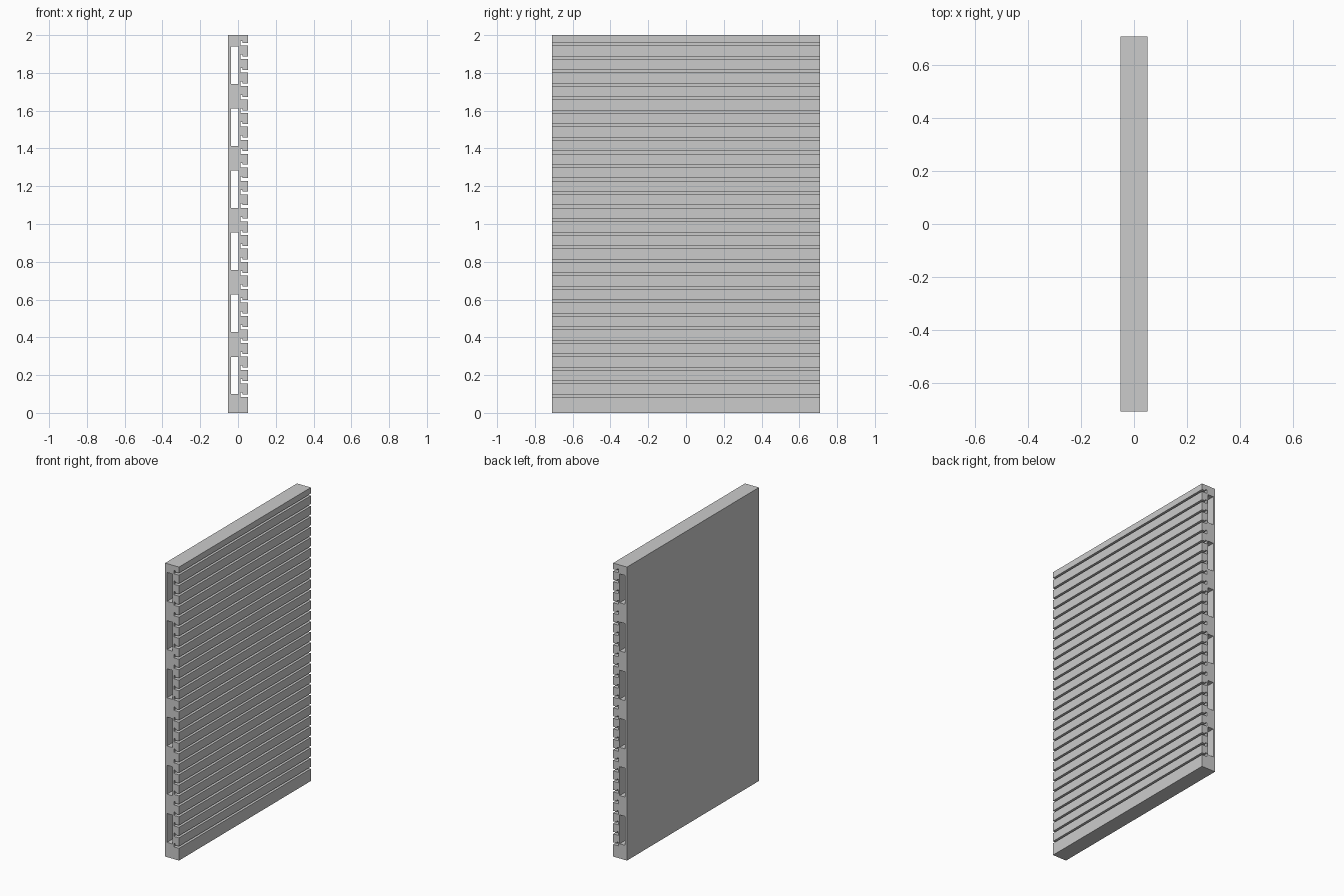
import bpy, math

if "Cube" in bpy.data.objects:
    bpy.data.objects.remove(bpy.data.objects["Cube"])

HALF_T, HALF_W, TOP = 0.052, 0.71, 2.0
GROOVES, PITCH, FIRST = 27, 0.0716, 0.083

# outer cross-section with hooked slots up the front face
outline = [(-HALF_T, TOP), (-HALF_T, 0), (HALF_T, 0)]
for i in range(GROOVES):
    z = FIRST + i * PITCH
    outline += [(HALF_T, z), (0.013, z), (0.013, z + 0.024),
                (0.023, z + 0.024), (0.023, z + 0.014), (HALF_T, z + 0.014)]
outline.append((HALF_T, TOP))

# hollow channels running the full width
loops = [outline]
for i in range(6):
    z = 0.10 + i * 0.3285
    loops.append([(-0.038, z), (0.003, z), (0.003, z + 0.197), (-0.038, z + 0.197)])

curve = bpy.data.curves.new("slatted_panel", 'CURVE')
curve.dimensions = '2D'
curve.fill_mode = 'BOTH'
curve.extrude = HALF_W
for loop in loops:
    s = curve.splines.new('POLY')
    s.points.add(len(loop) - 1)
    for p, (x, z) in zip(s.points, loop):
        p.co = (x, z, 0, 1)
    s.use_cyclic_u = True

panel = bpy.data.objects.new("slatted_panel", curve)
bpy.context.collection.objects.link(panel)
panel.rotation_euler = (math.pi / 2, 0, 0)

# turn the extruded profile into a flat-shaded mesh
bpy.context.view_layer.objects.active = panel
panel.select_set(True)
bpy.ops.object.convert(target='MESH')
bpy.ops.object.transform_apply(location=False, rotation=True, scale=False)
bpy.ops.object.shade_flat()
